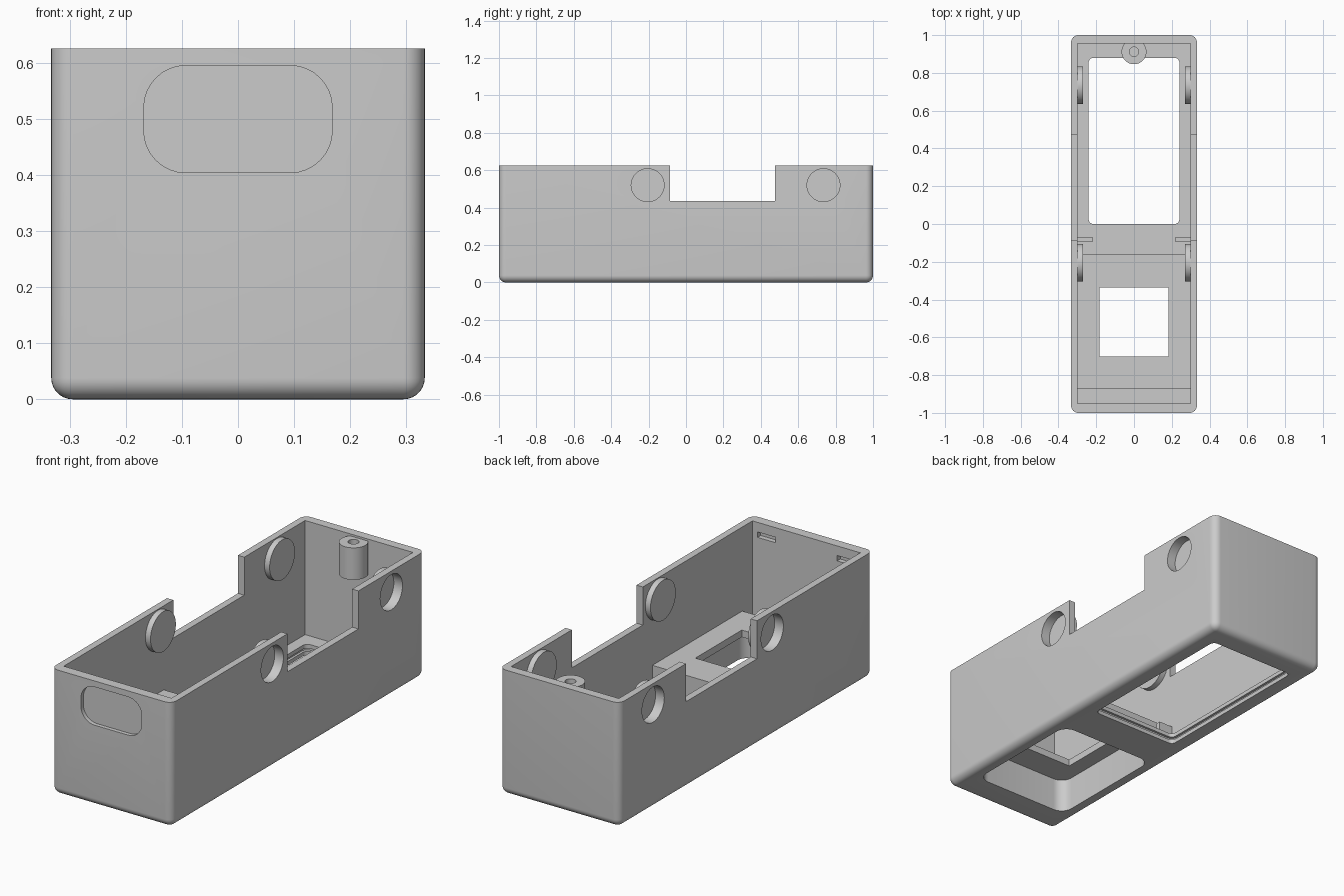
import bpy, bmesh, math
from mathutils import Matrix

cube = bpy.data.objects.get("Cube")
if cube:
    bpy.data.objects.remove(cube, do_unlink=True)

grey = bpy.data.materials.new("plain_grey")
grey.use_nodes = True
GREY = (0.6, 0.6, 0.6, 1)
grey.diffuse_color = GREY
grey.node_tree.nodes["Principled BSDF"].inputs["Base Color"].default_value = GREY


def finish(name, bm):
    mesh = bpy.data.meshes.new(name)
    bmesh.ops.recalc_face_normals(bm, faces=bm.faces)
    bm.to_mesh(mesh)
    bm.free()
    mesh.materials.append(grey)
    ob = bpy.data.objects.new(name, mesh)
    bpy.context.collection.objects.link(ob)
    return ob


def box(name, x, y, z, radius=0, pick=None):
    """Box from (min, max) ranges; edges chosen by pick(edge) are rounded."""
    bm = bmesh.new()
    bmesh.ops.create_cube(bm, size=1)
    for v in bm.verts:
        v.co = [r[0] if c < 0 else r[1] for c, r in zip(v.co, (x, y, z))]
    if radius:
        edges = [e for e in bm.edges if pick(e)]
        bmesh.ops.bevel(bm, geom=edges, offset=radius, segments=8,
                        profile=0.5, affect='EDGES')
    return finish(name, bm)


def along(axis):
    def pick(e):
        d = e.verts[0].co - e.verts[1].co
        return abs(d[axis]) > 0.9 * d.length
    return pick


def cylinder(name, centre, radius, depth, axis='Z'):
    bm = bmesh.new()
    bmesh.ops.create_cone(bm, cap_ends=True, segments=48, radius1=radius,
                          radius2=radius, depth=depth)
    turn = Matrix.Rotation(math.pi / 2, 4, 'Y') if axis == 'X' else Matrix()
    bmesh.ops.transform(bm, verts=bm.verts, matrix=Matrix.Translation(centre) @ turn)
    return finish(name, bm)


def combine(target, tool, operation):
    tool.hide_render = True
    mod = target.modifiers.new("join", 'BOOLEAN')
    mod.object, mod.operation, mod.solver = tool, operation, 'EXACT'
    bpy.context.view_layer.objects.active = target
    bpy.ops.object.modifier_apply(modifier=mod.name)
    bpy.data.objects.remove(tool, do_unlink=True)


W, H, FLOOR, INNER = 0.333, 0.625, 0.055, 0.298

# Outer body with every edge rounded except the rim, then hollowed
housing = box("housing", (-W, W), (-1, 1), (0, H), 0.038,
              lambda e: min(v.co.z for v in e.verts) < 0.1)
combine(housing, box("cavity", (-INNER, INNER), (-0.95, 0.955), (FLOOR, 1)), 'DIFFERENCE')

# Added parts: raised platform, screw boss, tabs and round pocket backs
combine(housing, box("platform", (-0.31, 0.31), (-0.87, -0.16), (0.04, 0.205)), 'UNION')
combine(housing, cylinder("screw_boss", (0, 0.912, 0.535), 0.066, 0.16), 'UNION')
combine(housing, box("boss_web", (-0.045, 0.045), (0.92, 0.97), (0.455, 0.615)), 'UNION')
for s in (-1, 1):
    tab = sorted((s * 0.22, s * 0.31))
    combine(housing, box("tab", tab, (-0.095, -0.07), (0.04, 0.15)), 'UNION')
    for y in (-0.205, 0.735):
        combine(housing, cylinder("pocket_back", (s * 0.295, y, 0.52), 0.1, 0.05, 'X'), 'UNION')
        combine(housing, cylinder("pocket", (s * 0.335, y, 0.52), 0.088, 0.1, 'X'), 'DIFFERENCE')
    slot = sorted((s * 0.17, s * 0.27))
    combine(housing, box("slot", slot, (-0.975, -0.9), (0.55, 0.577)), 'DIFFERENCE')

# Openings: side notches, lower recess, square hole, window with groove, boss bore
cuts = [
    box("side_notches", (-1, 1), (-0.085, 0.475), (0.435, 1)),
    box("lower_recess", (-0.265, 0.265), (-0.845, -0.2), (-0.1, 0.17), 0.06, along(2)),
    box("square_hole", (-0.183, 0.183), (-0.702, -0.335), (0.1, 0.3)),
    box("window", (-0.24, 0.24), (0, 0.88), (-0.1, 0.1), 0.025, along(2)),
    box("window_groove", (-0.252, 0.252), (-0.012, 0.892), (0.02, 0.035), 0.03, along(2)),
    cylinder("boss_bore", (0, 0.912, 0.57), 0.025, 0.18),
    box("front_grip", (-0.168, 0.168), (-1.1, -0.98), (0.404, 0.595), 0.075, along(1)),
]
for cut in cuts:
    combine(housing, cut, 'DIFFERENCE')

bpy.ops.object.select_all(action='DESELECT')
housing.select_set(True)
bpy.context.view_layer.objects.active = housing
bpy.ops.object.shade_smooth_by_angle(angle=math.radians(30))
